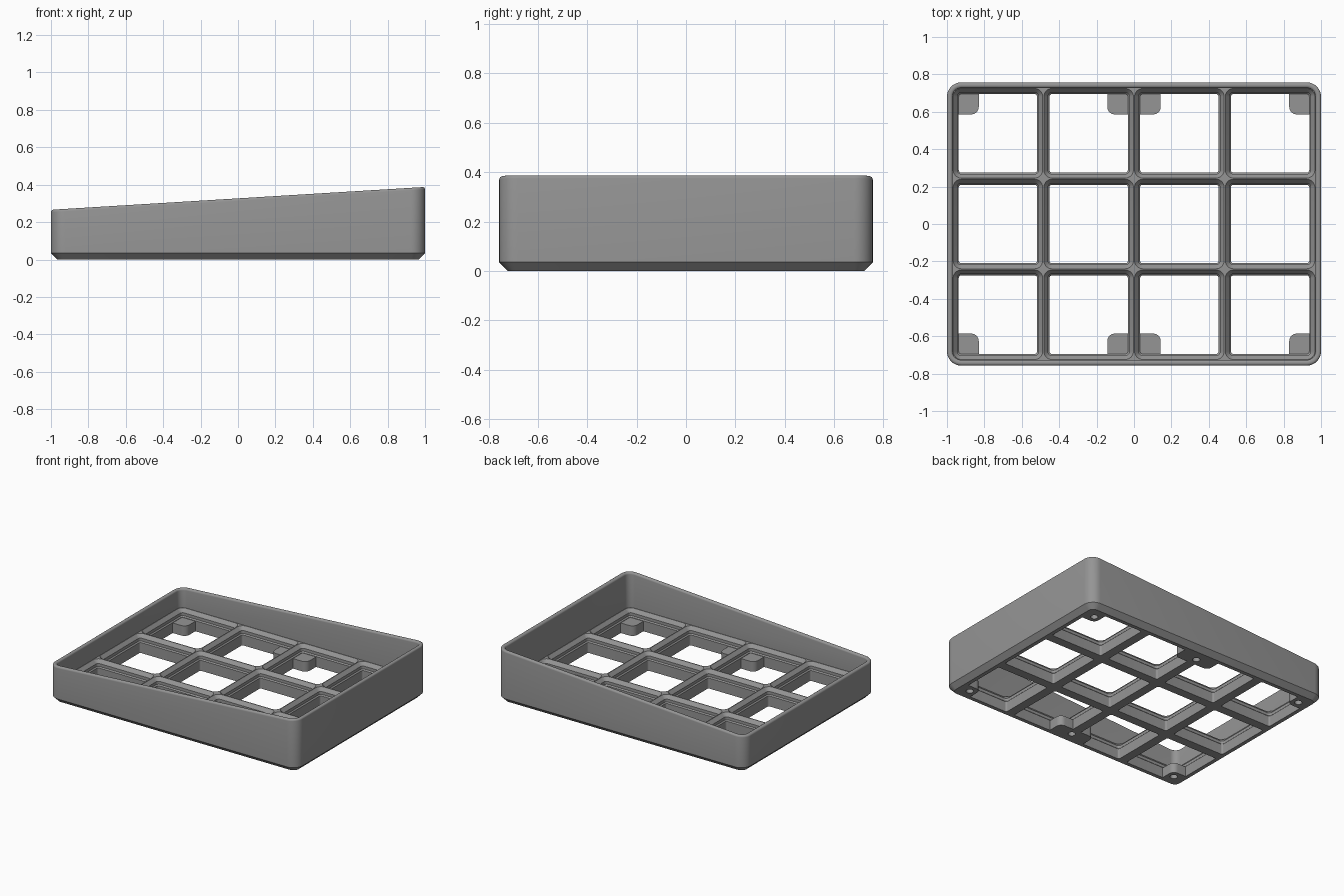
import bpy, bmesh, math

if "Cube" in bpy.data.objects:
    bpy.data.objects.remove(bpy.data.objects["Cube"])

HX, HY = 1.0, 0.757          # outer half sizes
PITCH = 0.485                # cell spacing
WALL, R_OUT = 0.03, 0.076    # wall thickness, outer corner radius
FLOOR = 0.13                 # top of the grid
FILLET = 0.013               # rounding of the rim


def rim(x):
    """Sloped height of the wall top."""
    return 0.327 + 0.061 * x


def rounded_rect(cx, cy, hx, hy, r, n=8):
    pts = []
    for k, (sx, sy) in enumerate(((1, 1), (-1, 1), (-1, -1), (1, -1))):
        for i in range(n + 1):
            a = math.pi / 2 * (k + i / n)
            pts.append((cx + sx * (hx - r) + r * math.cos(a),
                        cy + sy * (hy - r) + r * math.sin(a)))
    return pts


def loft(bm, loops):
    """Closed solid through a stack of matching loops."""
    rings = [[bm.verts.new(p) for p in loop] for loop in loops]
    for a, b in zip(rings, rings[1:]):
        for i in range(len(a)):
            j = (i + 1) % len(a)
            bm.faces.new((a[i], a[j], b[j], b[i]))
    bm.faces.new(rings[0][::-1])
    bm.faces.new(rings[-1])


def make(name, bm):
    bmesh.ops.recalc_face_normals(bm, faces=bm.faces)
    me = bpy.data.meshes.new(name)
    bm.to_mesh(me)
    bm.free()
    ob = bpy.data.objects.new(name, me)
    bpy.context.collection.objects.link(ob)
    return ob


def combine(ob, tool, operation):
    """Apply a boolean and remove the helper."""
    mod = ob.modifiers.new("combine", 'BOOLEAN')
    mod.operation, mod.solver, mod.object = operation, 'EXACT', tool
    bpy.context.view_layer.objects.active = ob
    bpy.ops.object.modifier_apply(modifier=mod.name)
    bpy.data.objects.remove(tool)


# Tray: chamfered foot, sloped walls with a rounded rim, solid floor
def tray_loop(inset, z):
    pts = rounded_rect(0, 0, HX - inset, HY - inset, R_OUT - inset)
    return [(x, y, z(x)) for x, y in pts]


profile = [(0.035, lambda x: 0.0), (0.0, lambda x: 0.035)]
for side in (0, 1):
    for i in range(5):
        a = math.pi / 2 * (i / 4 if side == 0 else 1 - i / 4)
        off = FILLET * (1 - math.cos(a))
        drop = FILLET * (1 - math.sin(a))
        inset = off if side == 0 else WALL - off
        profile.append((inset, lambda x, d=drop: rim(x) - d))
profile.append((WALL, lambda x: FLOOR))
bm = bmesh.new()
loft(bm, [tray_loop(i, z) for i, z in profile])
tray = make("grid_tray", bm)

# Stepped sockets: (height, inset from cell border, corner radius)
steps = [(-0.02, 0.033, 0.013), (0.076, 0.033, 0.013), (0.084, 0.025, 0.021),
         (0.105, 0.025, 0.021), (FLOOR, 0.003, 0.044), (FLOOR + 0.02, 0.003, 0.044)]
bm = bmesh.new()
for col in range(4):
    for row in range(3):
        cx, cy = (col - 1.5) * PITCH, (row - 1) * PITCH
        loft(bm, [[(x, y, z) for x, y in
                   rounded_rect(cx, cy, PITCH / 2 - s, PITCH / 2 - s, r)]
                  for z, s, r in steps])
combine(tray, make("socket_cutter", bm), 'DIFFERENCE')

# Screw bosses at the corners and the middle of the long sides
bm = bmesh.new()
for sy in (-1, 1):
    for x0, x1 in ((-0.948, -0.83), (-0.143, 0.143), (0.83, 0.948)):
        y0, y1 = 0.586, 0.706
        pts = rounded_rect((x0 + x1) / 2, sy * (y0 + y1) / 2,
                           (x1 - x0) / 2, (y1 - y0) / 2, 0.04)
        # keep rounding only on the free corners
        out = []
        for x, y in pts:
            if abs(y) > (y0 + y1) / 2:
                y = sy * y1
            if abs(x) > 0.889:
                x = math.copysign(0.948, x)
            if (x, y) not in out:
                out.append((x, y))
        loft(bm, [[(x, y, z) for x, y in out] for z in (0.0, 0.073)])
combine(tray, make("boss_blocks", bm), 'UNION')

# Blind screw holes in the underside
bm = bmesh.new()
for sy in (-1, 1):
    for hx in (-0.88, 0, 0.88):
        loft(bm, [[(x, y, z) for x, y in
                   rounded_rect(hx, sy * 0.64, 0.025, 0.025, 0.0249, 6)]
                  for z in (-0.02, 0.055)])
combine(tray, make("hole_cutter", bm), 'DIFFERENCE')

grey = bpy.data.materials.new("mid grey")
grey.diffuse_color = (0.3, 0.3, 0.3, 1)
grey.use_nodes = True
grey.node_tree.nodes["Principled BSDF"].inputs["Base Color"].default_value = grey.diffuse_color
tray.data.materials.clear()
tray.data.materials.append(grey)
for p in tray.data.polygons:
    p.material_index = 0
bpy.ops.object.select_all(action='DESELECT')
tray.select_set(True)
bpy.context.view_layer.objects.active = tray
bpy.ops.object.shade_smooth_by_angle(angle=math.radians(30))
